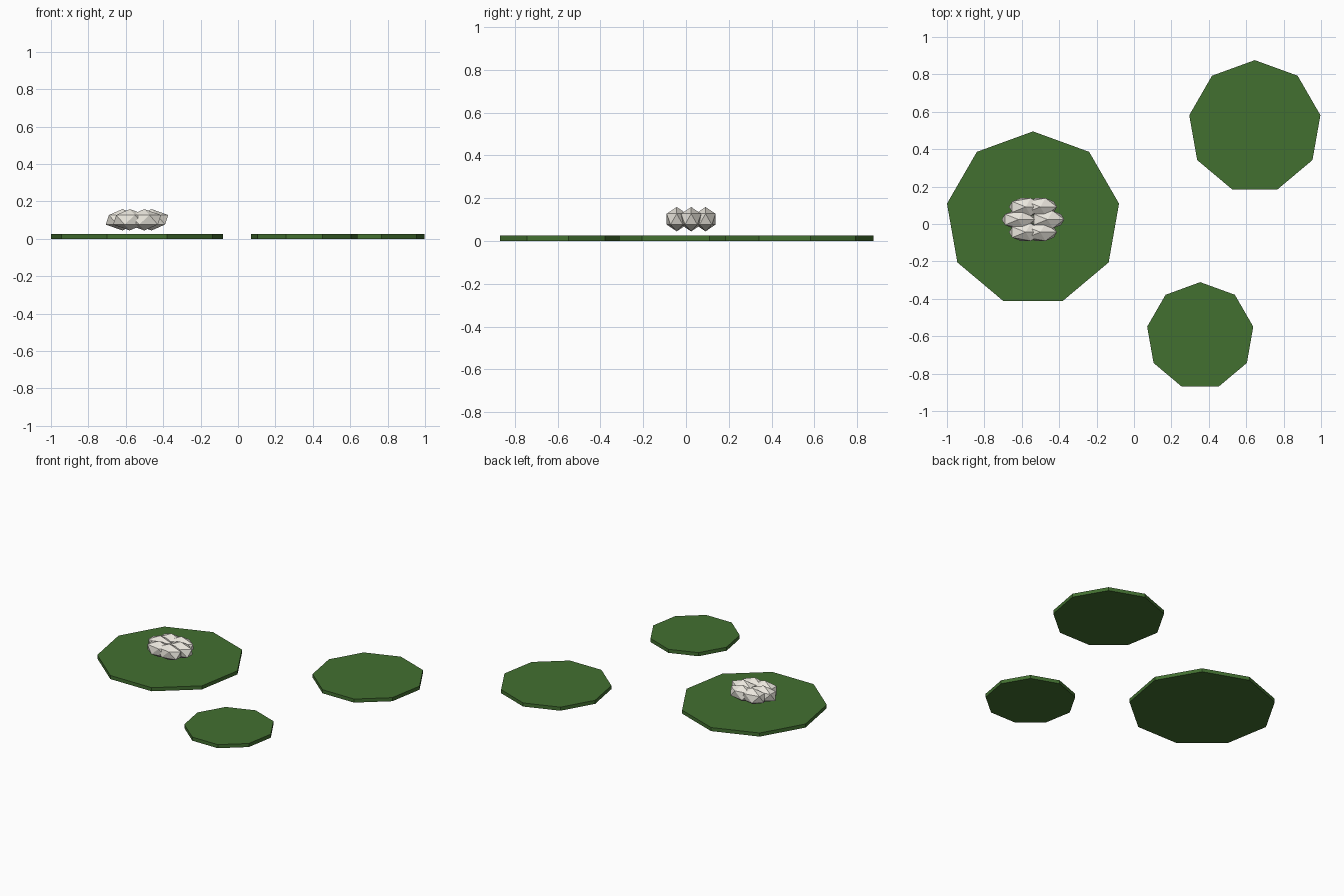
import bpy
from math import pi, cos, sin

if "Cube" in bpy.data.objects:
    bpy.data.objects.remove(bpy.data.objects["Cube"])


def material(name, color):
    m = bpy.data.materials.new(name)
    m.diffuse_color = color
    m.use_nodes = True
    m.node_tree.nodes["Principled BSDF"].inputs["Base Color"].default_value = m.diffuse_color
    return m


green = material("leaf_green", (0.055, 0.16, 0.03, 1))
white = material("petal_white", (0.82, 0.79, 0.72, 1))
THICK = 0.025


# Floating nine-sided leaf pads, one corner pointing to the back
def pad(name, x, y, r):
    bpy.ops.mesh.primitive_cylinder_add(vertices=9, radius=r, depth=THICK,
                                        location=(x, y, THICK / 2))
    ob = bpy.context.object
    ob.name = name
    ob.data.materials.append(green)


pad("large_pad", -0.54, 0.028, 0.467)
pad("medium_pad", 0.646, 0.52, 0.356)
pad("small_pad", 0.354, -0.599, 0.288)

# Flower: a ring of six faceted petals, all stretched along x
for i in range(6):
    a = i * pi / 3
    bpy.ops.mesh.primitive_ico_sphere_add(
        subdivisions=1, radius=1,
        location=(-0.54 + 0.078 * cos(a), 0.024 + 0.078 * sin(a), 0.102))
    petal = bpy.context.object
    petal.name = f"petal_{i + 1}"
    petal.scale = (0.1, 0.055, 0.057)
    petal.data.materials.append(white)
